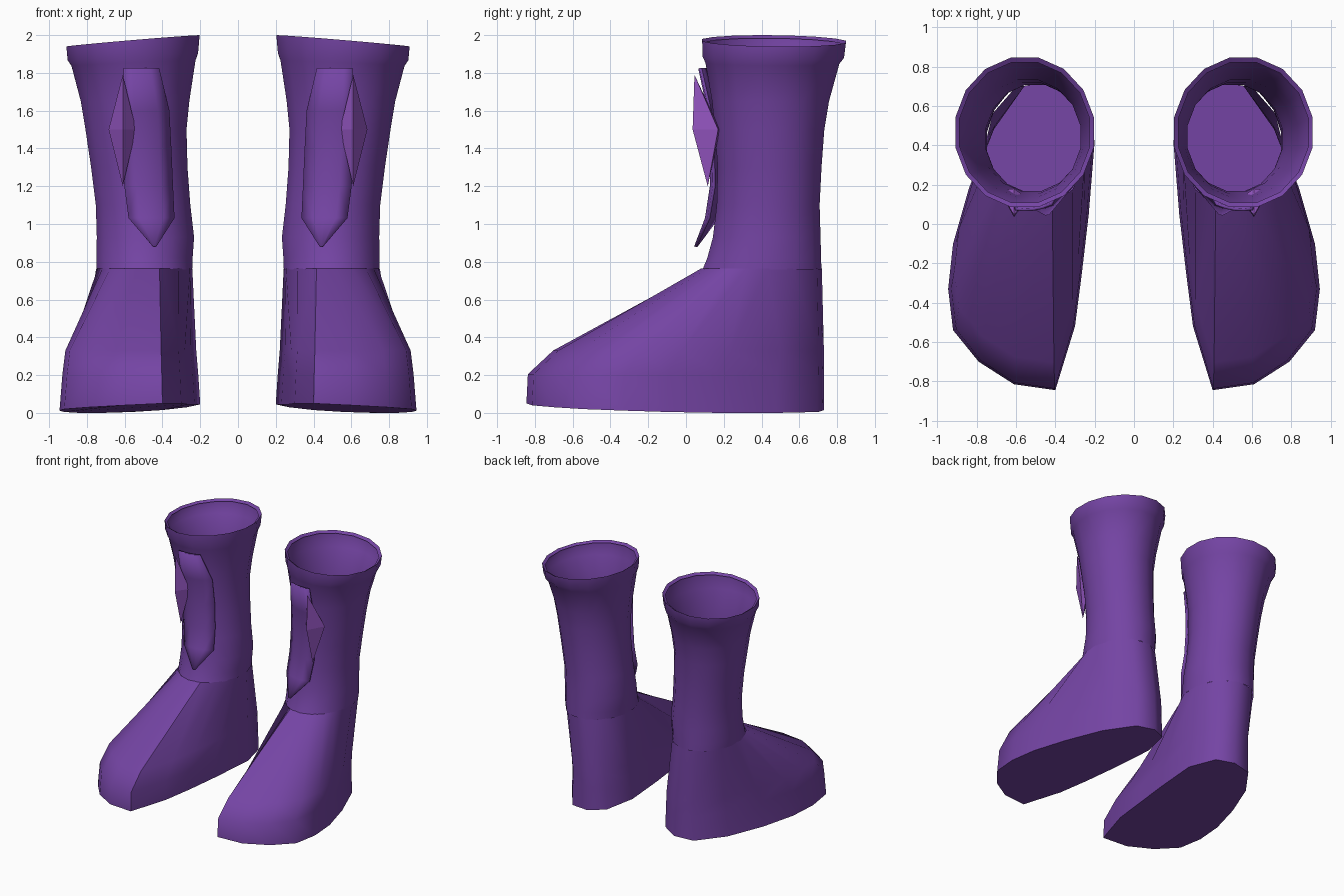
import bpy, bmesh, math

if "Cube" in bpy.data.objects:
    bpy.data.objects.remove(bpy.data.objects["Cube"])


def material(name, rgb):
    m = bpy.data.materials.new(name)
    m.diffuse_color = (*rgb, 1)
    m.use_nodes = True
    m.node_tree.nodes["Principled BSDF"].inputs["Base Color"].default_value = m.diffuse_color
    return m


PURPLE = material("deep purple", (0.175, 0.058, 0.37))
VIOLET = material("bright violet", (0.32, 0.10, 0.58))


def build(name, verts, faces, mat, angle):
    """Make one part for the +x boot and mirror it to the other boot."""
    bm = bmesh.new()
    vs = [bm.verts.new(v) for v in verts]
    for f in faces:
        bm.faces.new([vs[i] for i in f])
    bmesh.ops.recalc_face_normals(bm, faces=bm.faces[:])
    me = bpy.data.meshes.new(name)
    bm.to_mesh(me)
    bm.free()
    ob = bpy.data.objects.new(name, me)
    bpy.context.collection.objects.link(ob)
    me.materials.append(mat)
    bpy.ops.object.select_all(action='DESELECT')
    ob.select_set(True)
    bpy.context.view_layer.objects.active = ob
    if angle:
        bpy.ops.object.shade_smooth_by_angle(angle=math.radians(angle))
    mod = ob.modifiers.new("pair", 'MIRROR')
    mod.use_mirror_merge = False
    return ob


def loft(rings, cap_last=False):
    """Bridge closed rings of equal length."""
    n = len(rings[0])
    verts = [p for r in rings for p in r]
    faces = [(k * n + i, k * n + (i + 1) % n, (k + 1) * n + (i + 1) % n, (k + 1) * n + i)
             for k in range(len(rings) - 1) for i in range(n)]
    if cap_last:
        faces.append(tuple(range((len(rings) - 1) * n, len(rings) * n)))
    return verts, faces


# shaft sections: z, x min, x max, y front, y back
SHAFT = [(0.76, 0.24, 0.75, 0.085, 0.72), (0.82, 0.238, 0.752, 0.11, 0.718),
         (0.93, 0.23, 0.75, 0.14, 0.715), (1.10, 0.25, 0.755, 0.16, 0.71),
         (1.30, 0.265, 0.78, 0.165, 0.72), (1.50, 0.27, 0.81, 0.15, 0.735),
         (1.65, 0.255, 0.835, 0.135, 0.76), (1.87, 0.222, 0.885, 0.10, 0.815)]


def section(z, x0, x1, y0, y1, tilt=0.0, n=16):
    ring = []
    for i in range(n):
        a = 2 * math.pi * (i + 0.5) / n
        x = (x0 + x1) / 2 + (x1 - x0) / 2 * math.cos(a) * 1.01
        y = (y0 + y1) / 2 + (y1 - y0) / 2 * math.sin(a) * 1.01
        ring.append((x, y, z - tilt * (x - 0.2) / 0.71 - tilt * 0.2 * y))
    return ring


# leg tube with a folded cuff at the slanted rim
rings = [section(*s) for s in SHAFT[:-1]]
rings.append(section(*SHAFT[-1], tilt=0.03))
rings.append(section(1.91, 0.208, 0.905, 0.085, 0.84, tilt=0.04))
rings.append(section(2.005, 0.20, 0.912, 0.082, 0.85, tilt=0.06))
rings.append(section(1.99, 0.222, 0.89, 0.105, 0.825, tilt=0.06))
build("boot_shaft", *loft(rings), PURPLE, 50)

# foot: sole outline starting at the inner toe, running around the outer side
SOLE = [(0.40, -0.845, 0.05), (0.61, -0.815, 0.04), (0.79, -0.70, 0.03), (0.92, -0.54, 0.02),
        (0.945, -0.33, 0.012), (0.92, -0.10, 0.005), (0.84, 0.18, 0.0), (0.72, 0.48, 0.0),
        (0.56, 0.70, 0.005), (0.40, 0.73, 0.015), (0.27, 0.66, 0.03), (0.20, 0.42, 0.045),
        (0.23, 0.05, 0.045), (0.265, -0.25, 0.045), (0.30, -0.52, 0.05)]
ANKLE_ANGLES = (-108, -85, -65, -45, -30, -15, 5, 30, 65, 100, 135, 170, 200, 225, 248)
ankle = [(0.495 + 0.257 * math.cos(math.radians(a)),
          0.402 + 0.322 * math.sin(math.radians(a)), 0.765) for a in ANKLE_ANGLES]


def shrunk(z, sx, sy):
    return [(0.5 + (x - 0.5) * sx, 0.73 - (0.73 - y) * sy, z) for x, y, _ in SOLE]


instep = shrunk(0.33, 0.93, 0.91)
toe_top = shrunk(0.205, 0.965, 0.995)
build("boot_foot", *loft([ankle, instep, toe_top, SOLE], cap_last=True), PURPLE, 50)


def front_y(x, z):
    """Depth of the front of the shaft at a given x and height."""
    z = min(max(z, SHAFT[0][0]), SHAFT[-1][0])
    for a, b in zip(SHAFT, SHAFT[1:]):
        if z <= b[0]:
            t = (z - a[0]) / (b[0] - a[0])
            x0, x1, y0, y1 = (a[i] + (b[i] - a[i]) * t for i in range(1, 5))
            u = max(-1, min(1, (2 * x - x0 - x1) / (x1 - x0)))
            return (y0 + y1) / 2 - (y1 - y0) / 2 * math.sqrt(1 - u * u)


# curved pointed shin plate: z, left x, right x, stand-off from the shaft
ROWS = [(1.825, 0.42, 0.605, 0.035), (1.60, 0.367, 0.61, 0.02), (1.40, 0.357, 0.61, 0.025),
        (1.20, 0.348, 0.60, 0.03), (1.03, 0.34, 0.578, 0.045), (0.88, 0.435, 0.45, 0.08)]
COLS = 4
verts = []
for z, xl, xr, gap in ROWS:
    for c in range(COLS + 1):
        x = xl + (xr - xl) * c / COLS
        verts.append((x, front_y(x, z) - gap, z))
w = COLS + 1
faces = [(r * w + c, r * w + c + 1, (r + 1) * w + c + 1, (r + 1) * w + c)
         for r in range(len(ROWS) - 1) for c in range(COLS)]
plate = build("shin_plate", verts, faces, PURPLE, 50)
thick = plate.modifiers.new("thickness", 'SOLIDIFY')
thick.thickness = 0.015
thick.offset = 0

# faceted gem on the shin
gem = [(0.61, 0.035, 1.50), (0.61, 0.045, 1.79), (0.54, 0.13, 1.50),
       (0.61, 0.115, 1.20), (0.685, 0.17, 1.50), (0.61, 0.18, 1.50)]
sides = [(1, 2), (2, 3), (3, 4), (4, 1)]
build("shin_gem", gem, [(0, a, b) for a, b in sides] + [(5, b, a) for a, b in sides], VIOLET, 0)
